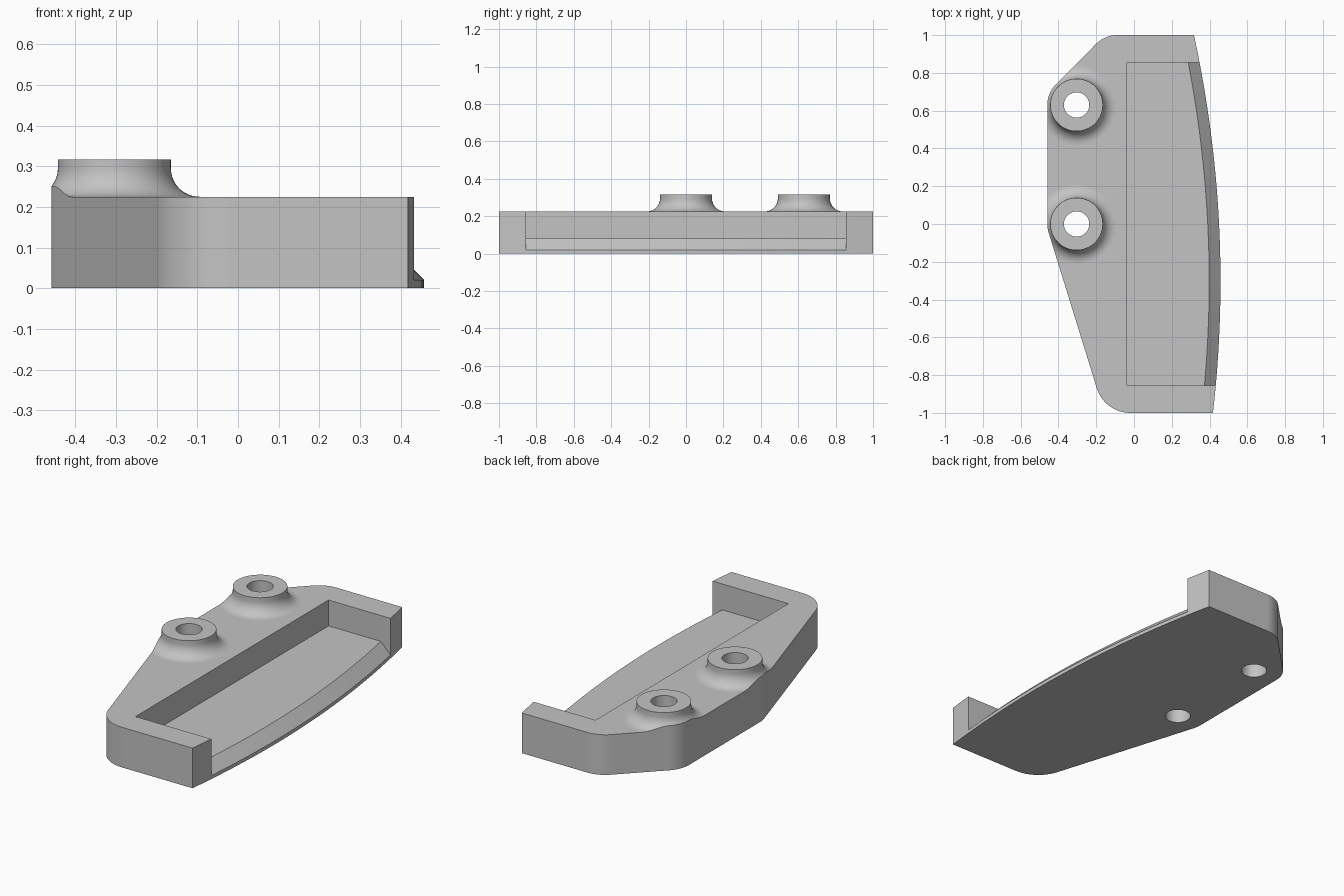
import bpy, bmesh, math

if "Cube" in bpy.data.objects:
    bpy.data.objects.remove(bpy.data.objects["Cube"])

PLATE_TOP, BOSS_TOP, FLOOR = 0.225, 0.317, 0.08
BOSSES = [(-0.304, 0.63), (-0.304, 0.0)]
BOSS_R, FILLET, HOLE_R = 0.139, 0.07, 0.067

grey = bpy.data.materials.new("plain grey")
grey.use_nodes = True
grey.diffuse_color = (0.55, 0.55, 0.55, 1)
grey.node_tree.nodes["Principled BSDF"].inputs["Base Color"].default_value = (0.55, 0.55, 0.55, 1)


def finish(name, bm):
    bmesh.ops.recalc_face_normals(bm, faces=bm.faces)
    mesh = bpy.data.meshes.new(name)
    bm.to_mesh(mesh)
    bm.free()
    mesh.materials.append(grey)
    obj = bpy.data.objects.new(name, mesh)
    bpy.context.collection.objects.link(obj)
    return obj


def prism(name, points, z0, z1):
    bm = bmesh.new()
    face = bm.faces.new([bm.verts.new((x, y, z0)) for x, y in points])
    top = bmesh.ops.extrude_face_region(bm, geom=[face])["geom"]
    bmesh.ops.translate(bm, vec=(0, 0, z1 - z0),
                        verts=[v for v in top if isinstance(v, bmesh.types.BMVert)])
    return finish(name, bm)


def lathe(name, profile, x, y, steps=64):
    bm = bmesh.new()
    verts = [bm.verts.new((r, 0, z)) for r, z in profile]
    edges = [bm.edges.new(pair) for pair in zip(verts, verts[1:])]
    bmesh.ops.spin(bm, geom=verts + edges, cent=(0, 0, 0), axis=(0, 0, 1),
                   angle=math.tau, steps=steps)
    bmesh.ops.remove_doubles(bm, verts=bm.verts, dist=1e-5)
    bmesh.ops.translate(bm, vec=(x, y, 0), verts=bm.verts)
    return finish(name, bm)


def arc(cx, cy, r, start, end, steps=12):
    angles = [math.radians(start + (end - start) * i / steps) for i in range(steps + 1)]
    return [(cx + r * math.cos(a), cy + r * math.sin(a)) for a in angles]


def edge_x(y):
    # Shallow arc of the long curved side
    return 0.458 - (y + 0.303) ** 2 / 12.1


def combine(target, tool, operation):
    mod = target.modifiers.new(operation, "BOOLEAN")
    mod.operation, mod.solver, mod.object = operation, "EXACT", tool
    bpy.context.view_layer.objects.active = target
    bpy.ops.object.modifier_apply(modifier=mod.name)
    bpy.data.objects.remove(tool)


# Oversized slab, joined with the flared bosses
plate = prism("mounting_plate", [(-0.7, -1.2), (0.7, -1.2), (0.7, 1.2), (-0.7, 1.2)], 0, PLATE_TOP)
flare = arc(BOSS_R + FILLET, PLATE_TOP + FILLET, FILLET, 270, 180)
boss_profile = [(0, 0.15), (BOSS_R + FILLET, 0.15)] + flare + [(BOSS_R, BOSS_TOP), (0, BOSS_TOP)]
for x, y in BOSSES:
    combine(plate, lathe("boss", boss_profile, x, y), "UNION")

# Trim to the rounded outline
curve = [-1 + 2 * i / 32 for i in range(33)]
outline = [(edge_x(y), y) for y in curve]
outline += arc(-0.09, 0.845, 0.155, 90, 135)
outline += arc(*BOSSES[0], 0.155, 135, 180)
outline += arc(*BOSSES[1], 0.155, 180, 197.3)
outline += arc(-0.02, -0.815, 0.185, 197.3, 270)
combine(plate, prism("outline", outline, -0.2, 0.6), "INTERSECT")

# Screw holes
for x, y in BOSSES:
    combine(plate, prism("hole", arc(x, y, HOLE_R, 0, 354.375, 63), -0.1, 0.5), "DIFFERENCE")

# Open pocket with a sloping lip along the curved side
bm = bmesh.new()
rings = []
for i in range(33):
    y = 0.855 * (i / 16 - 1)
    e = edge_x(y)
    section = [(-0.037, FLOOR), (e - 0.06, FLOOR), (e + 0.1, FLOOR - 0.16), (e + 0.1, 0.5), (-0.037, 0.5)]
    rings.append([bm.verts.new((x, y, z)) for x, z in section])
for a, b in zip(rings, rings[1:]):
    for i in range(5):
        j = (i + 1) % 5
        bm.faces.new((a[i], a[j], b[j], b[i]))
bm.faces.new(rings[0])
bm.faces.new(rings[-1])
combine(plate, finish("pocket", bm), "DIFFERENCE")

# Smooth the curved faces, keep the flat ones flat
bpy.ops.object.select_all(action="DESELECT")
plate.select_set(True)
bpy.context.view_layer.objects.active = plate
bpy.ops.object.shade_smooth_by_angle(angle=math.radians(30))
for face in plate.data.polygons:
    if abs(face.normal.z) > 0.999 or face.area > 0.03:
        face.use_smooth = False
